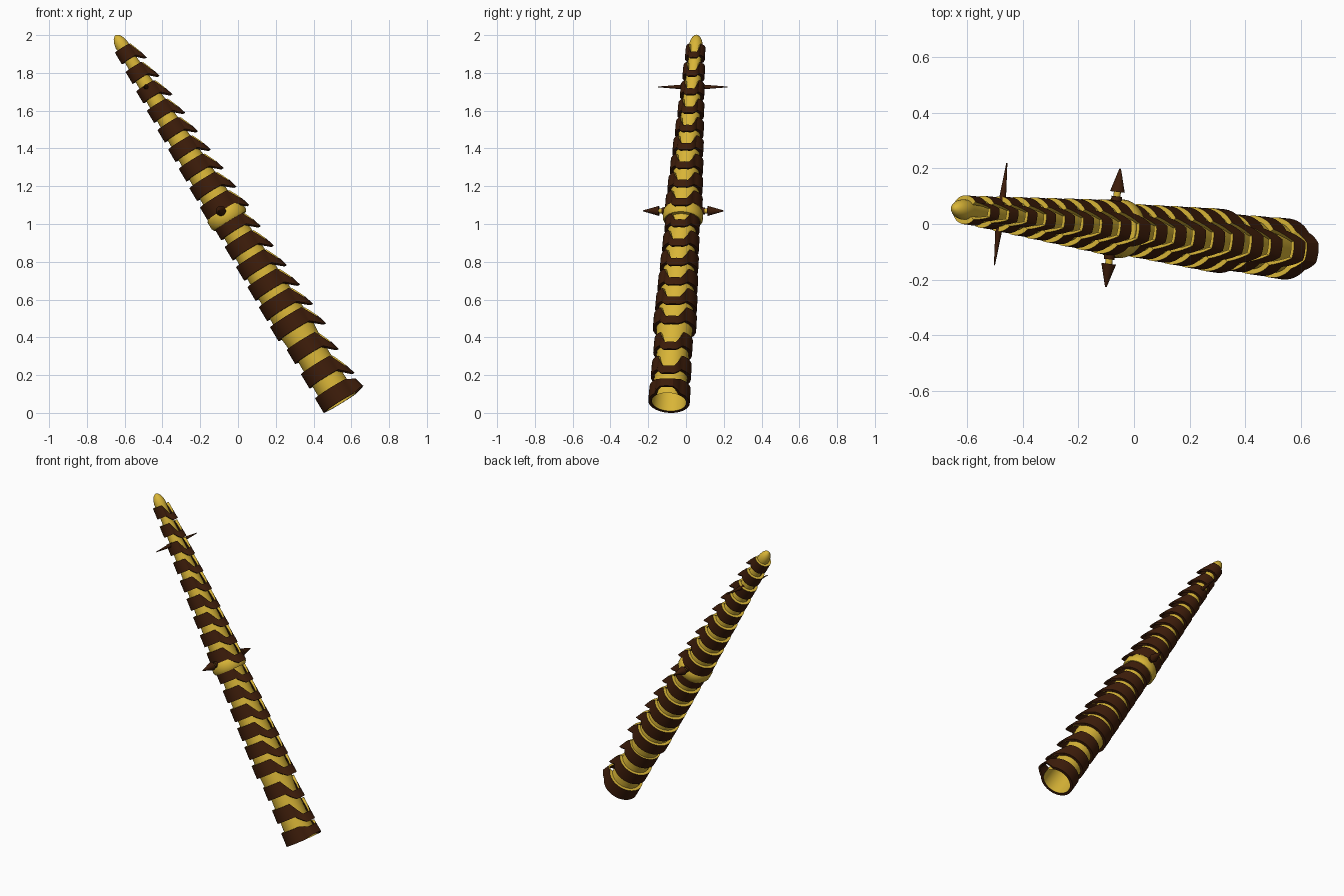
import bpy, bmesh, math
from mathutils import Vector, Matrix

if "Cube" in bpy.data.objects:
    bpy.data.objects.remove(bpy.data.objects["Cube"])

# Leaning frame: local z runs along the shaft, local x is the keel side, local y is sideways
axis = Vector((-0.523, 0.064, 0.850)).normalized()
side = Vector((0.12, 0.993, 0.0))
side = (side - axis * side.dot(axis)).normalized()
keel = side.cross(axis)
FRAME = Matrix((keel, side, axis)).transposed().to_4x4()
FRAME.translation = Vector((0.547, -0.09, 0.058))


def material(name, colour):
    m = bpy.data.materials.new(name)
    m.diffuse_color = (*colour, 1)
    m.use_nodes = True
    m.node_tree.nodes["Principled BSDF"].inputs["Base Color"].default_value = m.diffuse_color
    return m


GOLD = material("gold", (0.69, 0.46, 0.038))
BROWN = material("dark brown", (0.047, 0.012, 0.003))


def finish(bm, name, mats, angle=35):
    bmesh.ops.transform(bm, matrix=FRAME, verts=bm.verts)
    bmesh.ops.recalc_face_normals(bm, faces=bm.faces)
    me = bpy.data.meshes.new(name)
    bm.to_mesh(me)
    bm.free()
    for m in mats:
        me.materials.append(m)
    ob = bpy.data.objects.new(name, me)
    bpy.context.collection.objects.link(ob)
    bpy.ops.object.select_all(action='DESELECT')
    ob.select_set(True)
    bpy.context.view_layer.objects.active = ob
    bpy.ops.object.shade_smooth_by_angle(angle=math.radians(angle))
    return ob


def lathe(name, profile, mat, n=40, closed=False):
    bm = bmesh.new()
    rings = [[bm.verts.new((r * math.cos(2 * math.pi * i / n), r * math.sin(2 * math.pi * i / n), a))
              for i in range(n)] for a, r in profile]
    pairs = list(zip(rings, rings[1:]))
    if closed:
        pairs.append((rings[-1], rings[0]))
    for lo, up in pairs:
        for i in range(n):
            j = (i + 1) % n
            bm.faces.new((lo[i], lo[j], up[j], up[i]))
    bmesh.ops.remove_doubles(bm, verts=bm.verts, dist=1e-5)
    return finish(bm, name, [mat])


# Armour band: a ring whose narrow keel hood lifts off and sweeps toward the base;
# the rim facing the tip is gold
def band(name, start, height, r, sweep):
    degs = [0, 7, 14, 20, 26, 32, 38] + list(range(45, 181, 9))
    degs = [-d for d in degs[-2:0:-1]] + degs
    bm = bmesh.new()
    loops = []
    size = 0.55 + 0.45 * r / 0.11
    for d in degs:
        f = min(1, max(0, (38 - abs(d)) / 24))
        t = math.radians(d)
        wall = 0.018 - 0.006 * f
        low_a = start - sweep * f
        up_a = (start + height) * (1 - f) + (start - sweep + 0.055 * size) * f
        low_r, up_r = r + 0.034 * f * size, r - 0.001 + 0.020 * f * size
        corners = ((low_r, low_a), (up_r, up_a), (up_r - wall, up_a), (low_r - wall, low_a))
        loops.append([bm.verts.new((q * math.cos(t), q * math.sin(t), a)) for q, a in corners])
    for p, q in zip(loops, loops[1:] + loops[:1]):
        for i in range(4):
            j = (i + 1) % 4
            face = bm.faces.new((p[i], q[i], q[j], p[j]))
            face.material_index = 1 if i == 1 else 0
    return finish(bm, name, [BROWN, GOLD], 25)


# Three sections of bands: first start, pitch, count, radius at start and end
sections = [(0.0, 0.15, 3, 0.110, 0.103),
            (0.45, 0.123, 6, 0.115, 0.093),
            (1.192, 0.118, 9, 0.099, 0.053)]
tube = []
number = 0
for start, pitch, count, r0, r1 in sections:
    for i in range(count):
        a = start + i * pitch
        r = r0 + (r1 - r0) * i / (count - 1)
        band(f"band_{number:02d}", a, 0.088 - 0.008 * a, r,
             -0.012 if number == 0 else 0.055 - 0.008 * a)
        tube.append((a, r - 0.019))
        number += 1

# Gold shaft, open at the base, with a rounded tip
tip = [(2.20, 0.036), (2.225, 0.036), (2.25, 0.031), (2.27, 0.021), (2.281, 0.010), (2.285, 0.0)]
lathe("shaft", tube + tip, GOLD)

# Gold collar at the middle
lathe("middle_collar", [(1.125, 0.07), (1.125, 0.098), (1.14, 0.106), (1.18, 0.106),
                        (1.192, 0.098), (1.192, 0.07)], GOLD, closed=True)


# Side spikes, mirrored on both sides
def spike(name, a, y0, y1, ra, rb, mat, sign, n=16):
    bm = bmesh.new()
    bmesh.ops.create_cone(bm, cap_ends=True, segments=n, radius1=ra, radius2=rb, depth=y1 - y0)
    bmesh.ops.transform(bm, verts=bm.verts,
                        matrix=Matrix.Translation((0, sign * (y0 + y1) / 2, a))
                        @ Matrix.Rotation(-sign * math.pi / 2, 4, 'X'))
    finish(bm, name, [mat])


for sign, label in ((1, "back"), (-1, "front")):
    spike(f"middle_spike_base_{label}", 1.19, 0.08, 0.114, 0.021, 0.019, BROWN, sign)
    spike(f"middle_spike_stem_{label}", 1.19, 0.08, 0.135, 0.013, 0.013, GOLD, sign)
    spike(f"middle_spike_head_{label}", 1.19, 0.13, 0.214, 0.027, 0.003, BROWN, sign)
    spike(f"upper_spike_{label}", 1.962, 0.04, 0.185, 0.014, 0.002, BROWN, sign)
